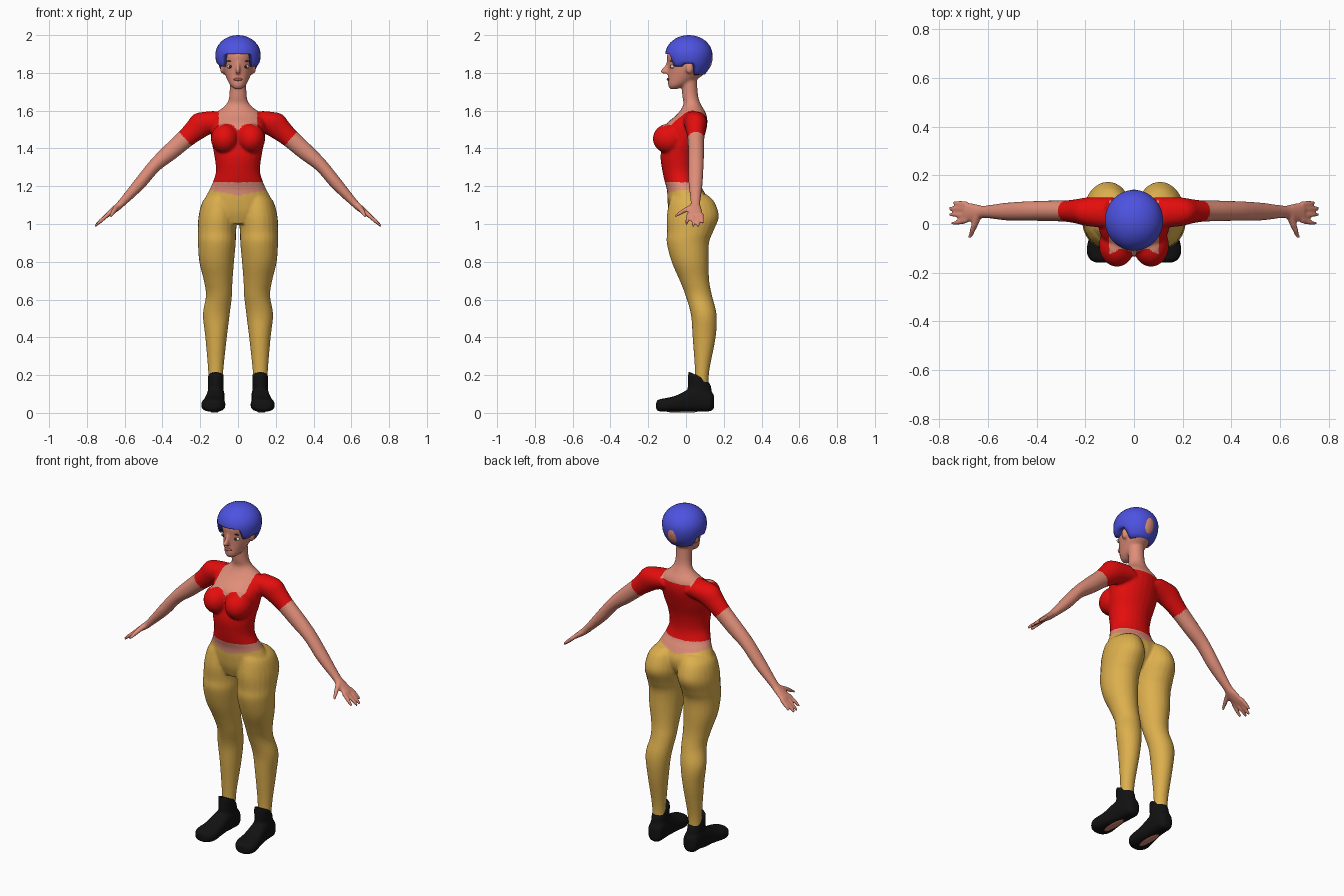
import bpy, bmesh
from math import sin, cos, pi, copysign
from mathutils import Vector, Matrix

cube = bpy.data.objects.get("Cube")
if cube:
    bpy.data.objects.remove(cube)

X, Y, Z = Vector((1, 0, 0)), Vector((0, 1, 0)), Vector((0, 0, 1))


def material(name, rgb):
    m = bpy.data.materials.new(name)
    m.use_nodes = True
    m.diffuse_color = (*rgb, 1)
    m.node_tree.nodes["Principled BSDF"].inputs["Base Color"].default_value = (*rgb, 1)
    return m


skin = material("skin", (0.74, 0.27, 0.19))
red = material("red shirt", (0.78, 0.004, 0.004))
tan = material("mustard trousers", (0.72, 0.43, 0.075))
blue = material("blue hair", (0.075, 0.085, 0.75))
black = material("black shoe", (0.006, 0.006, 0.006))
white = material("eye white", (0.75, 0.68, 0.6))
dark = material("dark brown", (0.04, 0.018, 0.012))
lip = material("lip", (0.4, 0.1, 0.08))


def spline(rows, steps=5):
    """Catmull-Rom interpolation of rows of numbers."""
    out = []
    for i in range(len(rows) - 1):
        p = [rows[max(0, min(len(rows) - 1, i + k))] for k in (-1, 0, 1, 2)]
        for s in range(steps):
            t = s / steps
            out.append([b + 0.5 * t * (c - a + t * (2 * a - 5 * b + 4 * c - d
                        + t * (3 * (b - c) + d - a))) for a, b, c, d in zip(*p)])
    return out + [list(rows[-1])]


def loft(bm, rows, u=X, v=Y, side=1, power=1.0, n=24):
    """Skin rings of (x, y, z, radius along u, radius along v)."""
    rings = []
    for x, y, z, a, b in spline(rows):
        ring = []
        for k in range(n):
            c, s = cos(2 * pi * k / n), sin(2 * pi * k / n)
            c, s = copysign(abs(c) ** power, c), copysign(abs(s) ** power, s)
            p = Vector((x, y, z)) + u * (a * c) + v * (b * s)
            ring.append(bm.verts.new((p.x * side, p.y, p.z)))
        rings.append(ring)
    for lo, hi in zip(rings, rings[1:]):
        for k in range(n):
            bm.faces.new((lo[k], lo[k - 1], hi[k - 1], hi[k]))
    bm.faces.new(rings[0])
    bm.faces.new(rings[-1])
    return [vert for ring in rings for vert in ring]


def ball(bm, center, radii, seg=20):
    m = Matrix.Translation(center) @ Matrix.Diagonal((*radii, 1))
    return bmesh.ops.create_uvsphere(bm, u_segments=seg, v_segments=seg * 2 // 3,
                                     radius=1, matrix=m)["verts"]


def finish(name, bm, mats, voxel=0, smooth=6):
    """Make a smooth object; a voxel size fuses its parts into one skin."""
    bmesh.ops.recalc_face_normals(bm, faces=bm.faces)
    me = bpy.data.meshes.new(name)
    bm.to_mesh(me)
    bm.free()
    ob = bpy.data.objects.new(name, me)
    bpy.context.collection.objects.link(ob)
    if voxel:
        r = ob.modifiers.new("fuse", "REMESH")
        r.mode, r.voxel_size = "VOXEL", voxel
        s = ob.modifiers.new("soften", "SMOOTH")
        s.factor, s.iterations = 0.5, smooth
        deps = bpy.context.evaluated_depsgraph_get()
        ob.data = bpy.data.meshes.new_from_object(ob.evaluated_get(deps))
        ob.modifiers.clear()
    ob.data.materials.clear()
    for m in mats:
        ob.data.materials.append(m)
    for p in ob.data.polygons:
        p.use_smooth = True
    return ob


# Torso and neck
bm = bmesh.new()
loft(bm, [(0, y, z, a, b) for z, y, a, b in (
    (1.0, 0, .09, .07), (1.06, .01, .18, .1), (1.12, .01, .18, .108),
    (1.18, -.005, .152, .096), (1.22, -.022, .134, .09), (1.28, -.035, .117, .09),
    (1.36, -.035, .125, .1), (1.44, -.015, .14, .105), (1.52, .0, .145, .112),
    (1.58, .03, .125, .078), (1.63, .033, .065, .048), (1.68, .022, .046, .042),
    (1.78, .015, .045, .042))])

# Skull, jaw and nose
loft(bm, [(0, y, z, a, b) for z, y, a, b in (
    (1.715, -.065, .02, .02), (1.735, -.045, .042, .05), (1.77, -.015, .06, .08),
    (1.81, .01, .075, .104), (1.85, .02, .082, .117), (1.9, .02, .085, .12),
    (1.95, .02, .06, .09))])
loft(bm, [(0, -.09, 1.865, .006, .01), (0, -.1, 1.835, .009, .014),
          (0, -.112, 1.81, .013, .024), (0, -.108, 1.797, .014, .02)])

along, across = Vector((.75, 0, -.66)), Vector((.66, 0, .75))
for side in (1, -1):
    ball(bm, (side * .07, -.088, 1.452), (.074, .088, .08))
    ball(bm, (side * .083, .018, 1.825), (.012, .02, .03))
    # Leg
    loft(bm, [(x, y, z, a, b) for z, x, y, a, b in (
        (1.16, .085, .015, .06, .09), (1.12, .1, .03, .087, .118),
        (1.04, .107, .036, .102, .138), (.96, .111, .022, .101, .122),
        (.9, .112, .01, .1, .112), (.8, .113, .022, .092, .098),
        (.7, .105, .045, .076, .078), (.62, .101, .068, .069, .07),
        (.52, .115, .094, .071, .068), (.4, .116, .096, .057, .061),
        (.22, .118, .085, .04, .038), (.12, .118, .08, .038, .04))], side=side)
    # Arm and palm
    loft(bm, [(.08, .045, 1.55, .065, .065), (.18, .05, 1.532, .07, .06),
              (.235, .052, 1.49, .058, .05), (.28, .053, 1.45, .05, .044),
              (.36, .054, 1.38, .045, .042), (.44, .053, 1.31, .036, .04),
              (.52, .051, 1.215, .033, .037), (.615, .05, 1.112, .021, .026),
              (.65, .047, 1.08, .018, .036), (.695, .048, 1.045, .012, .042)],
         u=across, side=side)
    # Fingers and thumb
    for y0, y1, length in ((.082, .088, .075), (.06, .065, .098),
                           (.037, .038, .1), (.014, .002, .085)):
        base = Vector((.685, y0, 1.053))
        tip = base + along * length + Y * (y1 - y0)
        loft(bm, [(*base, .012, .012), (*base.lerp(tip, .6), .011, .011),
                  (*tip, .007, .007)], u=across, side=side, n=10)
    loft(bm, [(.64, .03, 1.092, .017, .015), (.66, -.02, 1.065, .014, .014),
              (.675, -.06, 1.04, .008, .008)], v=Z, side=side, n=10)

body = finish("body", bm, [skin, red, tan], voxel=.007, smooth=5)


def clothing(c):
    x, y, z = abs(c.x), c.y, c.z
    if x < .25 and z < 1.15 + .2 * x:
        return 2
    if z < 1.22 or z > 1.65:
        return 0
    if x > .16 and .75 * x - .66 * z > -.748:
        return 0
    neckline = 1.53 - 9 * (x - .06) ** 2 if y < 0 else 1.57
    return 0 if x < .102 and z > neckline else 1


for p in body.data.polygons:
    p.material_index = clothing(p.center)

# Hair cap with a stepped hairline
bm = bmesh.new()
for v in ball(bm, (0, 0, 0), (1, 1, 1), 32):
    flat = max(v.co.xy.length, 1e-4)
    front = -v.co.y / flat
    line = 1.9 if front > .72 else 1.835 if front > .3 else 1.85 if front > -.25 else 1.79
    z = 1.895 + v.co.z * (.105 if v.co.z > 0 else .14)
    v.co = (v.co.x * .12, .015 + v.co.y * .125, max(z, line))
finish("hair", bm, [blue])

# Face details
bm = bmesh.new()
ball(bm, (0, -.093, 1.766), (.024, .009, .008))
finish("lips", bm, [lip])
for side, label in ((1, "left"), (-1, "right")):
    for part, pos, size, mat in (
            ("eye", (.041, -.072, 1.833), (.019, .011, .01), white),
            ("iris", (.04, -.079, 1.833), (.008, .007, .008), dark),
            ("eyebrow", (.042, -.08, 1.862), (.021, .006, .003), dark)):
        bm = bmesh.new()
        ball(bm, (pos[0] * side, *pos[1:]), size)
        finish(f"{label}_{part}", bm, [mat])

    # Ankle boot with a cuff that drops towards the back
    bm = bmesh.new()
    loft(bm, [(x, y, z, a, b) for y, x, z, a, b in (
        (.148, .116, .06, .02, .035), (.13, .116, .062, .042, .053),
        (.08, .117, .075, .047, .067), (.02, .122, .068, .048, .06),
        (-.05, .127, .05, .057, .043), (-.11, .131, .042, .064, .036),
        (-.145, .133, .04, .048, .031), (-.158, .133, .038, .025, .02))],
        v=Z, side=side, power=.75)
    cuff = loft(bm, [(.118, .07, .05, .043, .066), (.118, .072, .12, .042, .064),
                     (.118, .067, .17, .042, .058), (.118, .062, .22, .043, .05)], side=side)
    for v in cuff:
        if v.co.z > .15:
            v.co.z -= (v.co.y - .012) * .45 * (v.co.z - .15) / .07
    finish(f"{label}_shoe", bm, [black], voxel=.007, smooth=4)

    # Worn patch under the sole
    bm = bmesh.new()
    ball(bm, (side * .124, -.02, .006), (.022, .08, .005))
    finish(f"{label}_sole_patch", bm, [skin])
